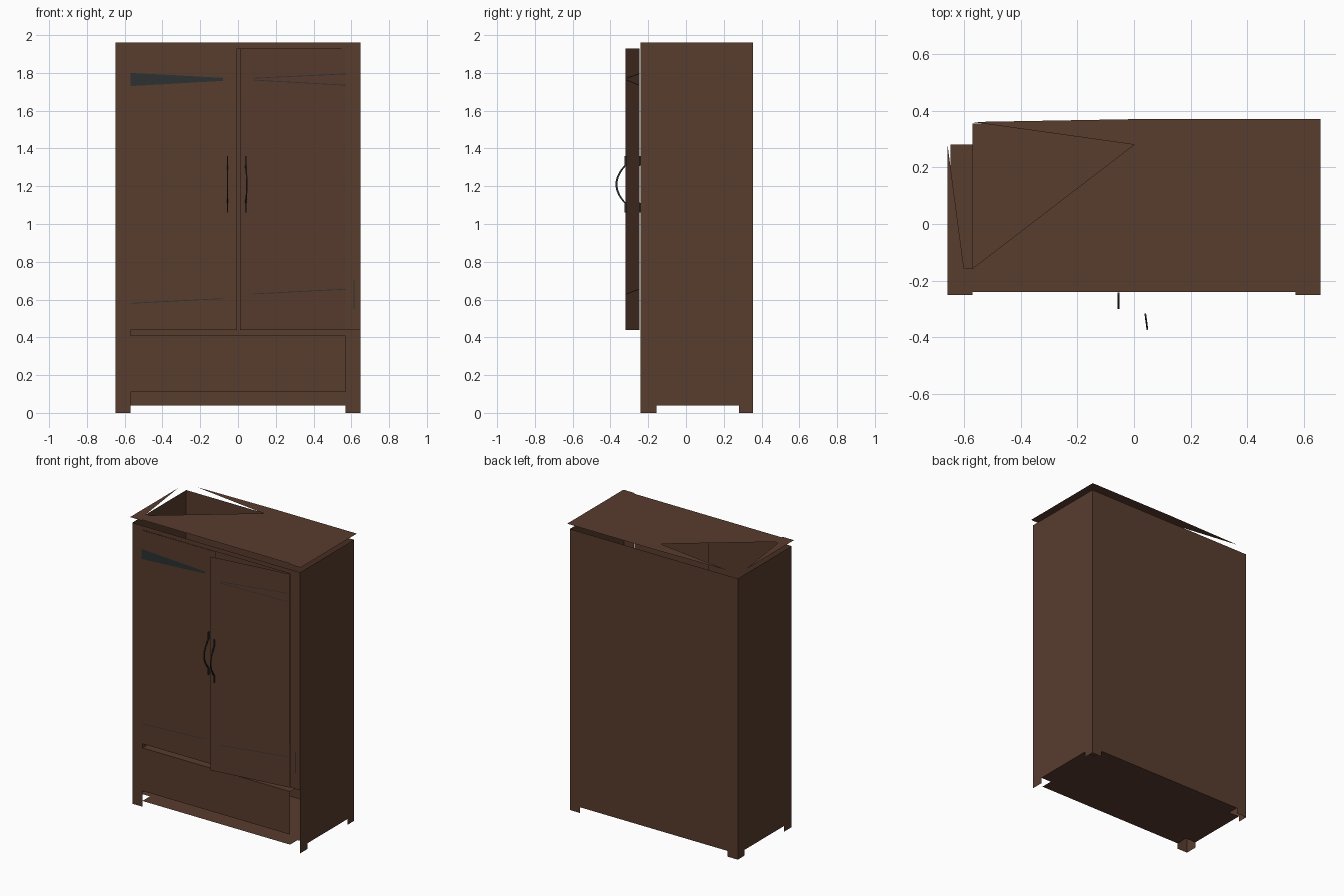
import bpy
import math
from mathutils import Vector

if "Cube" in bpy.data.objects:
    bpy.data.objects.remove(bpy.data.objects["Cube"], do_unlink=True)


def material(name, colour):
    mat = bpy.data.materials.new(name)
    mat.use_nodes = True
    mat.diffuse_color = (*colour, 1)
    mat.node_tree.nodes["Principled BSDF"].inputs["Base Color"].default_value = (*colour, 1)
    return mat


WOOD = material("brown wood", (0.098, 0.045, 0.027))
IRON = material("dark iron", (0.025, 0.031, 0.031))

# Main cabinet dimensions
SIDE, FRONT, BACK, HEIGHT = 0.648, -0.24, 0.355, 1.96
INNER = 0.57                      # inner edge of the stiles
FOOT_FRONT, FOOT_BACK = -0.157, 0.28
FOOT = 0.04
DRAWER_TOP, DOOR_BOTTOM, DOOR_TOP = 0.41, 0.44, 1.93


def mesh_object(name, verts, faces, mat):
    mesh = bpy.data.meshes.new(name)
    mesh.from_pydata(verts, [], faces)
    mesh.materials.append(mat)
    obj = bpy.data.objects.new(name, mesh)
    bpy.context.collection.objects.link(obj)
    return obj


def sheet(name, outline, place, outward, mat=WOOD):
    """Flat panel: the 2D outline is placed in space, facing outward."""
    verts = [Vector(place(a, b)) for a, b in outline]
    obj = mesh_object(name, verts, [range(len(verts))], mat)
    if obj.data.polygons[0].normal.dot(Vector(outward)) < 0:
        obj.data.flip_normals()
    return obj


def rectangle(a, b, c, d):
    return [(a, c), (b, c), (b, d), (a, d)]


def footed(left, left_foot, right_foot, right):
    """Wall outline with a foot at either end."""
    return [(left, 0), (left_foot, 0), (left_foot, FOOT), (right_foot, FOOT),
            (right_foot, 0), (right, 0), (right, HEIGHT), (left, HEIGHT)]


def on_front(x, z):
    return (x, FRONT, z)


def at_height(z):
    return lambda x, y: (x, y, z)


# Side and back walls with feet
for name, sign in (("left_wall", 1), ("right_wall", -1)):
    sheet(name, footed(FRONT, FOOT_FRONT, FOOT_BACK, BACK),
          lambda y, z: (sign * SIDE, y, z), (sign, 0, 0))
sheet("back_wall", footed(-SIDE, -INNER, INNER, SIDE),
      lambda x, z: (x, BACK, z), (0, 1, 0))

# Front frame and drawer
FACE = (0, -1, 0)
sheet("right_stile", rectangle(-SIDE, -INNER, 0, HEIGHT), on_front, FACE)
sheet("left_stile", rectangle(INNER, SIDE, DOOR_BOTTOM, HEIGHT), on_front, FACE)
sheet("top_rail", rectangle(-INNER, INNER, DOOR_TOP, HEIGHT), on_front, FACE)
sheet("drawer_front", rectangle(-INNER, INNER, 0.11, DRAWER_TOP), on_front, FACE)
sheet("stile_latch", rectangle(0.612, 0.618, 0.55, 0.7),
      lambda x, z: (x, FRONT - 0.004, z), FACE, IRON)

# Floor notched around the feet, and shelf above the drawer
quarter = [(INNER, FRONT), (INNER, FOOT_FRONT), (SIDE, FOOT_FRONT),
           (SIDE, FOOT_BACK), (INNER, FOOT_BACK), (INNER, BACK)]
floor_outline = quarter + [(-x, y) for x, y in reversed(quarter)]
sheet("floor", floor_outline, at_height(FOOT), (0, 0, -1))
sheet("shelf", rectangle(-INNER, INNER, FRONT, BACK), at_height(DRAWER_TOP), (0, 0, 1))

# Broken lid, raised slightly above the walls
RIM, LID_FRONT, LID_BACK = 0.658, -0.25, 0.37
sheet("lid", [(-INNER, 0.36), (0, LID_BACK), (RIM, LID_BACK), (RIM, LID_FRONT),
              (INNER, LID_FRONT), (INNER, FRONT), (-INNER, FRONT),
              (-INNER, FOOT_FRONT), (0, FOOT_BACK)], at_height(2), (0, 0, 1))
sheet("lid_splinter", [(-RIM, LID_FRONT), (-INNER, LID_FRONT), (-INNER, FOOT_FRONT),
                       (-0.6, FOOT_FRONT), (-RIM, FOOT_BACK)], at_height(2), (0, 0, 1))


def build_door(side, hinge, along, out, handle_at):
    """Door panel and handle; returns the placing function for its fittings."""
    def place(u, z, lift=0):
        p = Vector(hinge) + Vector(along) * u + Vector(out) * lift
        return (p.x, p.y, z)

    sheet(side + "_door", rectangle(0, 0.565, DOOR_BOTTOM, DOOR_TOP), place, out)

    # Bowed ribbon handle with flat tabs at both ends
    steps, verts, faces = 24, [], []
    for i in range(steps + 1):
        t = i / steps * 2 - 1
        bow = 0.048 * max(0, math.cos(t * 2.4)) ** 0.8
        for du, lift in ((-1, 0), (1, 0), (1, 0.01), (-1, 0.01)):
            verts.append(place(handle_at + du * 0.003, 1.21 + 0.15 * t, bow + lift))
        if i:
            a, b = 4 * i - 4, 4 * i
            faces += [(a + k, a + (k + 1) % 4, b + (k + 1) % 4, b + k) for k in range(4)]
    faces += [(0, 1, 2, 3), tuple(range(4 * steps, 4 * steps + 4))]
    mesh_object(side + "_handle", verts, faces, IRON)
    return place


swing = math.radians(7.6)
c, s = math.cos(swing), math.sin(swing)
closed = build_door("right", (-INNER, -0.242, 0), (1, 0, 0), FACE, 0.515)
ajar = build_door("left", (INNER, -0.245, 0), (-c, -s, 0), (s, -c, 0), 0.535)

# Tapered iron strap on the closed door
sheet("right_upper_strap", [(0, 1.73), (0.49, 1.758), (0.49, 1.774), (0, 1.8)],
      lambda u, z: closed(u, z, 0.005), FACE, IRON)

# Thin strap edges showing on the door faces
edges = (("left_upper_strap_top", ajar, 1.795, 1.772),
         ("left_upper_strap_bottom", ajar, 1.735, 1.762),
         ("left_lower_strap", ajar, 0.655, 0.63),
         ("right_lower_strap", closed, 0.58, 0.605))
for name, place, start, end in edges:
    w = 0.002
    sheet(name, [(0, start - w), (0.49, end - w), (0.49, end + w), (0, start + w)],
          lambda u, z: place(u, z, 0.004), FACE, IRON)
